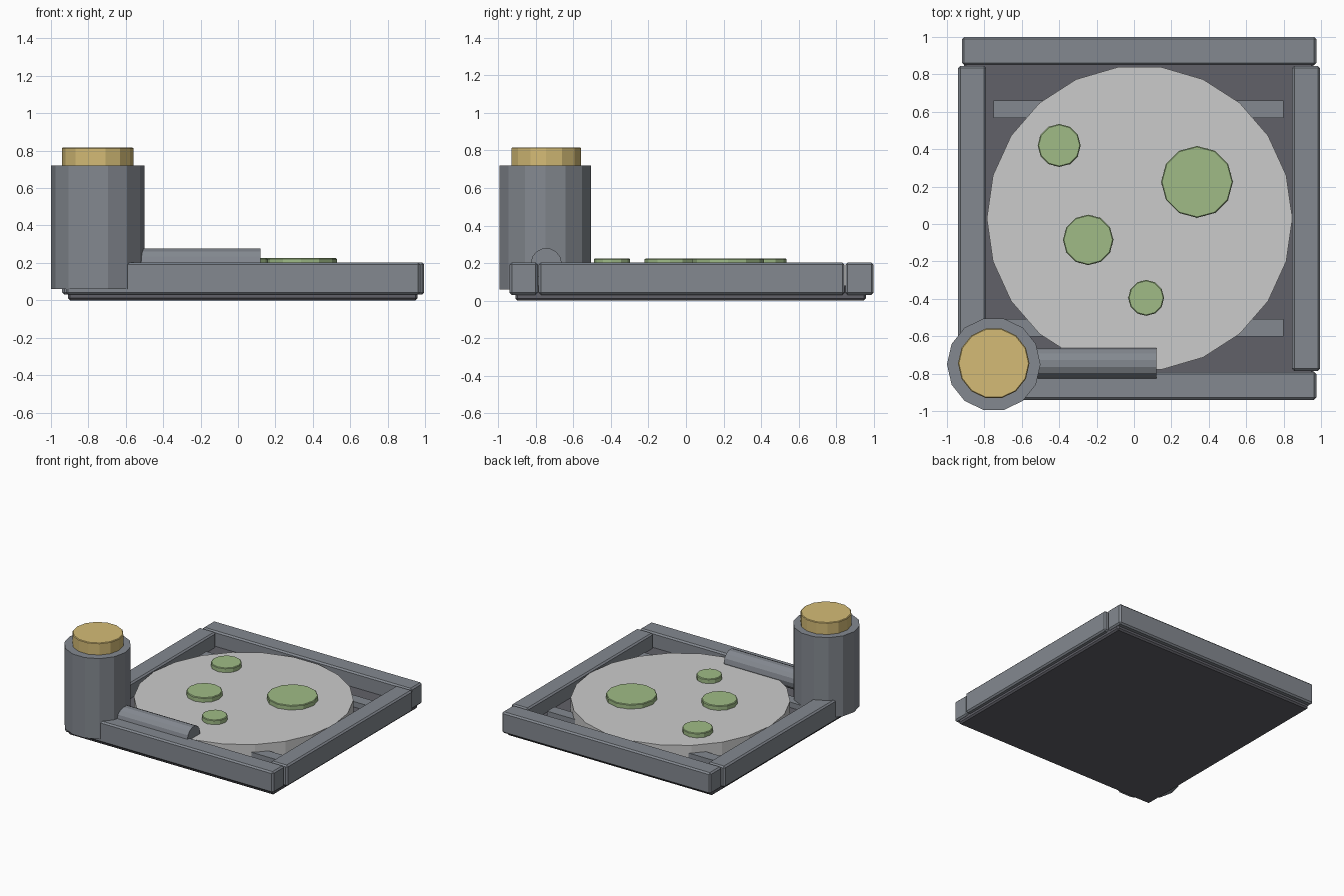
import bpy
from math import pi

if "Cube" in bpy.data.objects:
    bpy.data.objects.remove(bpy.data.objects["Cube"])


def material(name, rgb):
    m = bpy.data.materials.new(name)
    m.diffuse_color = (*rgb, 1)
    m.use_nodes = True
    m.node_tree.nodes["Principled BSDF"].inputs["Base Color"].default_value = m.diffuse_color
    return m


CASE = material("case_grey", (0.23, 0.25, 0.28))
DARK = material("dark_grey", (0.12, 0.12, 0.14))
PALE = material("pale_grey", (0.55, 0.55, 0.57))
GREEN = material("green", (0.35, 0.50, 0.24))
GOLD = material("gold", (0.66, 0.50, 0.18))


def finish(name, mat, bevel):
    ob = bpy.context.object
    ob.name = name
    ob.data.materials.append(mat)
    if bevel:
        bpy.ops.object.transform_apply(location=False, rotation=True, scale=True)
        b = ob.modifiers.new("edge_bevel", 'BEVEL')
        b.width = bevel
        b.segments = 1
        b.limit_method = 'ANGLE'
        b.angle_limit = 1.0
    return ob


def box(name, x, y, z, mat, bevel=0.012):
    bpy.ops.mesh.primitive_cube_add(
        size=1, location=[(a + b) / 2 for a, b in (x, y, z)])
    bpy.context.object.scale = [b - a for a, b in (x, y, z)]
    return finish(name, mat, bevel)


def disc(name, x, y, r, z, sides, mat, bevel=0.0):
    # rotated so that a corner points along +x
    bpy.ops.mesh.primitive_cylinder_add(
        vertices=sides, radius=r, depth=z[1] - z[0],
        location=(x, y, (z[0] + z[1]) / 2), rotation=(0, 0, pi / 2))
    return finish(name, mat, bevel)


# Base plate
box("base_plate", (-0.91, 0.96), (-0.91, 0.96), (0, 0.08), DARK)

# Raised frame
FZ = (0.03, 0.203)
box("front_rail", (-0.92, 0.975), (-0.94, -0.79), FZ, CASE)
box("back_rail", (-0.92, 0.975), (0.85, 1.0), FZ, CASE)
box("left_rail", (-0.94, -0.79), (-0.785, 0.845), FZ, CASE)
box("right_rail", (0.845, 0.995), (-0.785, 0.845), FZ, CASE)

# Slats under the turntable
for label, y in (("front", -0.555), ("back", 0.613)):
    box(label + "_slat", (-0.75, 0.80), (y - 0.047, y + 0.047), (0.06, 0.125), CASE, 0)

# Turntable with round spots
disc("turntable", 0.03, 0.03, 0.817, (0.07, 0.188), 22, PALE)
for i, (x, y, r) in enumerate([(-0.40, 0.42, 0.115), (0.337, 0.225, 0.192),
                               (-0.245, -0.085, 0.135), (0.065, -0.395, 0.096)]):
    disc(f"spot_{i + 1}", x, y, r, (0.17, 0.225), 12, GREEN, 0.005)

# Corner post and cap
disc("corner_post", -0.75, -0.75, 0.25, (0.06, 0.72), 14, CASE)
disc("post_cap", -0.75, -0.745, 0.191, (0.70, 0.817), 14, GOLD, 0.005)

# Horizontal arm from the post
bpy.ops.mesh.primitive_cylinder_add(
    vertices=14, radius=0.083, depth=0.82, location=(-0.29, -0.745, 0.197),
    rotation=(0, pi / 2, 0))
finish("arm", CASE, 0)
